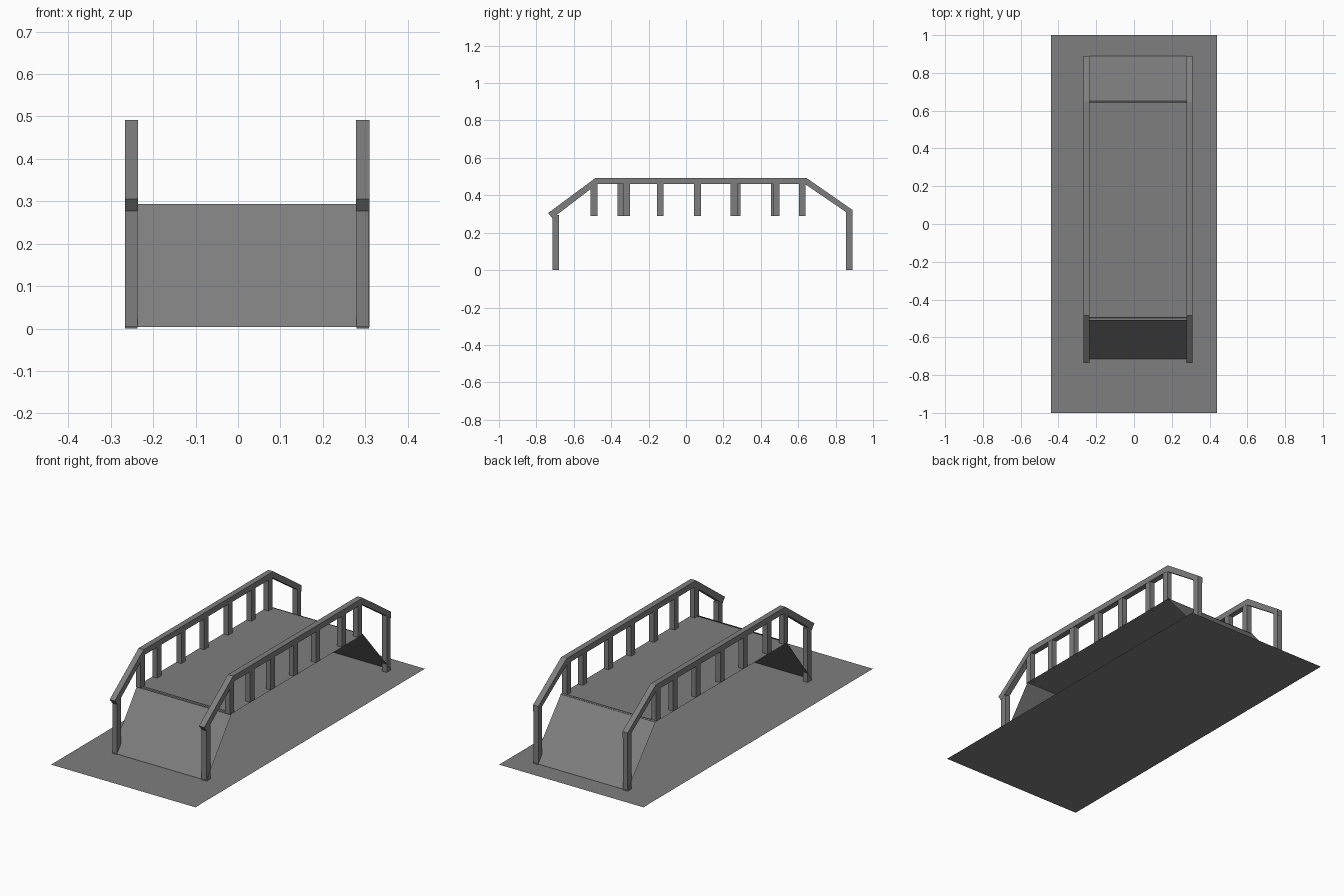
import bpy

if "Cube" in bpy.data.objects:
    bpy.data.objects.remove(bpy.data.objects["Cube"])

mat = bpy.data.materials.new("mid grey")
mat.diffuse_color = (0.21, 0.21, 0.21, 1)
mat.use_nodes = True
mat.node_tree.nodes["Principled BSDF"].inputs["Base Color"].default_value = mat.diffuse_color


def add_mesh(name, verts, faces):
    me = bpy.data.meshes.new(name)
    me.from_pydata(verts, [], faces)
    me.update()
    me.materials.append(mat)
    ob = bpy.data.objects.new(name, me)
    bpy.context.collection.objects.link(ob)
    return ob


def sheet(name, x0, x1, y0, z0, y1, z1):
    """Zero-thickness panel running from (y0, z0) to (y1, z1), facing up."""
    return add_mesh(name, [(x0, y0, z0), (x1, y0, z0), (x1, y1, z1), (x0, y1, z1)],
                    [(0, 1, 2, 3)])


def extrude_x(name, profile, x0, x1):
    """Solid with a counter-clockwise (y, z) profile, extruded along x."""
    n = len(profile)
    verts = [(x, y, z) for x in (x0, x1) for y, z in profile]
    faces = [tuple(reversed(range(n))), tuple(range(n, 2 * n))]
    faces += [(i, (i + 1) % n, n + (i + 1) % n, n + i) for i in range(n)]
    return add_mesh(name, verts, faces)


def post(name, x0, x1, y0, y1, z0, z1):
    return extrude_x(name, [(y0, z0), (y1, z0), (y1, z1), (y0, z1)], x0, x1)


# Base sheet, deck and the two ramps
L, R = -0.267, 0.31
sheet("base_sheet", -0.44, 0.44, -1, 0, 1, 0)
sheet("deck", L, R, -0.51, 0.289, 0.65, 0.289)
sheet("front_ramp", L, R, -0.716, 0.004, -0.495, 0.294)
sheet("back_ramp", L, R, 0.643, 0.294, 0.89, 0.004)

# Handrail outline: slope up, long flat run, slope down
rail = [(-0.715, 0.277), (-0.475, 0.46), (0.636, 0.46), (0.89, 0.287),
        (0.89, 0.322), (0.645, 0.492), (-0.485, 0.492), (-0.737, 0.305)]

# Baluster centres differ a little between the two sides
sides = {
    "left": (L, -0.236, [-0.492, -0.348, -0.138, 0.062, 0.273, 0.473, 0.622]),
    "right": (0.278, R, [-0.492, -0.317, -0.138, 0.062, 0.257, 0.482, 0.622]),
}
for side, (x0, x1, centres) in sides.items():
    extrude_x(side + "_handrail", rail, x0, x1)
    post(side + "_front_post", x0 + .001, x1 - .001, -0.715, -0.68, 0, 0.295)
    post(side + "_back_post", x0 + .001, x1 - .001, 0.855, 0.889, 0, 0.315)
    for i, y in enumerate(centres):
        post(f"{side}_baluster_{i + 1}", x0 + .001, x1 - .001,
             y - 0.018, y + 0.018, 0.288, 0.465)
